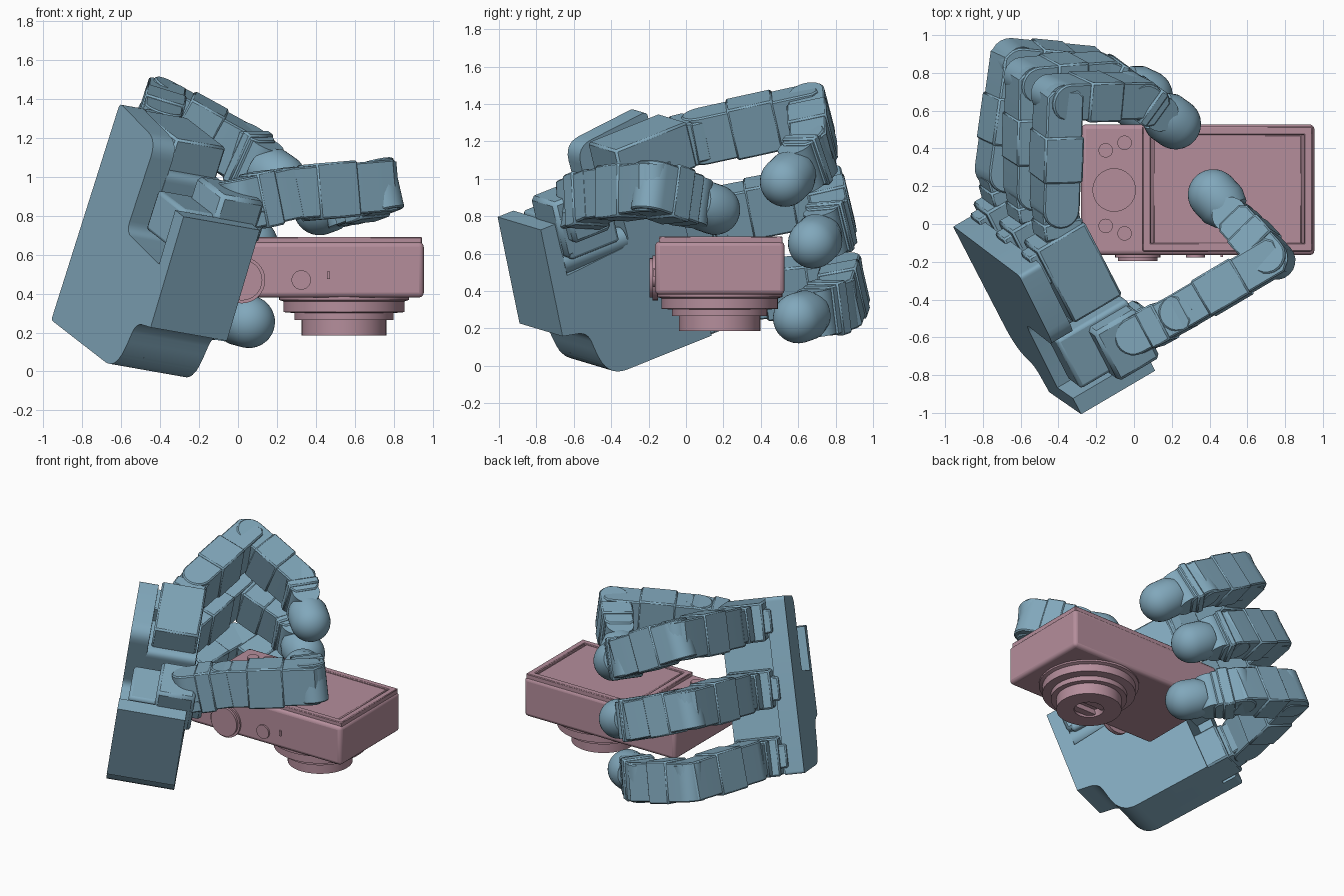
import bpy, bmesh, math
from mathutils import Vector as V

if "Cube" in bpy.data.objects:
    bpy.data.objects.remove(bpy.data.objects["Cube"])


def material(name, col):
    m = bpy.data.materials.new(name)
    m.diffuse_color = (*col, 1)
    m.use_nodes = True
    m.node_tree.nodes["Principled BSDF"].inputs["Base Color"].default_value = m.diffuse_color
    return m


BLUE = material("hand_blue", (0.22, 0.39, 0.50))
PINK = material("camera_pink", (0.46, 0.27, 0.33))


def finish(bm, name, mat, bevel=0, segs=2):
    bmesh.ops.recalc_face_normals(bm, faces=bm.faces)
    me = bpy.data.meshes.new(name)
    bm.to_mesh(me)
    bm.free()
    ob = bpy.data.objects.new(name, me)
    bpy.context.collection.objects.link(ob)
    me.materials.append(mat)
    if bevel:
        b = ob.modifiers.new("bevel", 'BEVEL')
        b.width, b.segments, b.limit_method = bevel, segs, 'ANGLE'
        b.angle_limit = math.radians(50)
    bpy.ops.object.select_all(action='DESELECT')
    ob.select_set(True)
    bpy.context.view_layer.objects.active = ob
    bpy.ops.object.shade_smooth_by_angle(angle=math.radians(35))
    return ob


def rounded(pts, n=6):
    """2D outline from (x, y, radius) corners."""
    out = []
    for i, (x, y, r) in enumerate(pts):
        p = V((x, y))
        if not r:
            out.append(p)
            continue
        a = (V(pts[i - 1][:2]) - p).normalized() * r + p
        b = (V(pts[(i + 1) % len(pts)][:2]) - p).normalized() * r + p
        for k in range(n + 1):
            t = k / n
            out.append(a * (1 - t) ** 2 + p * 2 * t * (1 - t) + b * t * t)
    return out


def prism(name, outline, o, ex, ey, ez, z0, z1, mat, bevel=0, segs=2):
    bm = bmesh.new()
    rows = [[bm.verts.new(o + ex * p[0] + ey * p[1] + ez * z) for p in outline] for z in (z0, z1)]
    bm.faces.new(rows[0])
    bm.faces.new(rows[1])
    n = len(outline)
    for i in range(n):
        bm.faces.new((rows[0][i], rows[0][(i + 1) % n], rows[1][(i + 1) % n], rows[1][i]))
    return finish(bm, name, mat, bevel, segs)


def box(name, o, axes, lo, hi, mat, bevel=0, segs=2):
    pts = [(lo[0], lo[1]), (hi[0], lo[1]), (hi[0], hi[1]), (lo[0], hi[1])]
    return prism(name, pts, o, *axes, lo[2], hi[2], mat, bevel, segs)


def lathe(name, prof, o, axis, mat, n=40):
    """Spin (radius, height) points about an axis."""
    bm = bmesh.new()
    q = axis.to_track_quat('Z', 'Y')
    vs = [bm.verts.new(o + q @ V((r, 0, h))) for r, h in prof]
    es = [bm.edges.new(e) for e in zip(vs, vs[1:])]
    bmesh.ops.spin(bm, geom=vs + es, cent=o, axis=axis, angle=math.tau, steps=n)
    bmesh.ops.remove_doubles(bm, verts=bm.verts, dist=1e-4)
    return finish(bm, name, mat)


def disc(name, o, axis, r, h0, h1, mat, n=32):
    return lathe(name, [(0, h0), (r, h0), (r, h1), (0, h1)], o, axis, mat, n)


# Hand frame: N palm normal, U across the palm, S towards the wrist
N = V((.85, .5, -.15)).normalized()
U = V((.335, -.2, .93))
U = (U - N * U.dot(N)).normalized()
S = N.cross(U).normalized()
P0 = V((-.96, -.01, .264))
HAND = (S, U, N)

# Palm: U-shaped back plate and thick body with a notch for the thumb motor
low = [(.74, 0, .1), (.79, .12, .05), (.82, .28, .06), (.97, .31, 0), (.95, .915, 0),
       (.85, .915, 0), (.86, .62, 0), (.45, .65, .06)]
plate = rounded([(0, 0, .02)] + low + [(.46, 1.16, .1), (0, 1.2, .03)])
prism("palm_back_plate", plate, P0, *HAND, 0, .13, BLUE)
body = rounded([(.1, 0, 0)] + low + [(.46, 1.0, .05), (.1, 1.0, 0)])
prism("palm_body", body, P0, *HAND, .125, .46, BLUE)


def link(name, a, b, lat, w=.265, d=.2, over=.06):
    """Motor link: rounded at the start, square at the end, with a bracket band."""
    ax = (b - a).normalized()
    lat = (lat - ax * lat.dot(ax)).normalized()
    e = lat.cross(ax)
    L, h = (b - a).length, d / 2
    arc = [(h * math.cos(t), h * math.sin(t)) for t in
           [math.radians(90 + 18 * k) for k in range(11)]]
    tail = L + over
    prof = arc + [(tail - .03, -h), (tail, -h + .03), (tail, h - .03), (tail - .03, h)]
    prism(name, prof, a, ax, e, lat, -w / 2, w / 2, BLUE, .008, 1)
    k = h + .008
    box(name + "_band", a, (ax, e, lat), (L * .25, -k, -w / 2 - .012), (L * .68, k, w / 2 + .012), BLUE, .01, 1)
    disc(name + "_hinge", b, lat, h * .95, -w / 2 + .01, w / 2 - .01, BLUE, 24)


def digit(name, pts, lat, tip_r=.135):
    """Chain of links ending in a round rubber tip."""
    for i in range(len(pts) - 2):
        link(f"{name}_link_{i + 1}", pts[i], pts[i + 1], lat)
    a, b = pts[-2:]
    mid = a + (b - a) * max(.3, 1 - .17 / (b - a).length)
    link(name + "_tip_link", a, mid, lat, over=0)
    prof = [(0, -.14), (.11, -.14), (tip_r, -.08)] + [
        (tip_r * math.cos(math.radians(t)), tip_r * math.sin(math.radians(t))) for t in range(0, 90, 9)] + [(0, tip_r)]
    lathe(name + "_tip", prof, b, (b - a).normalized(), BLUE, 32)


# Three fingers with their base motors
fingers = [[(-.42, .10, 1.23), (-.40, .67, 1.355), (.01, .68, 1.13), (.22, .53, .985)],
           [(-.56, .19, .81), (-.55, .76, .92), (-.17, .79, .76), (.07, .68, .655)],
           [(-.71, .28, .39), (-.63, .86, .45), (-.22, .82, .33), (.055, .60, .255)]]
for i, f in enumerate(fingers):
    pts = [V(p) for p in f]
    nm = f"finger_{i + 1}"
    digit(nm, pts, U)
    o = P0 + U * (1.04 - .455 * i)
    box(nm + "_base_motor", o, HAND, (-.06, -.13, .15), (.40, .13, .45), BLUE, .012, 1)
    box(nm + "_base_bracket", o, HAND, (-.03, -.08, .1), (.16, .08, .2), BLUE, .01, 1)
    link(nm + "_knuckle", o + N * .3 + S * .02, pts[0], U, .22, .2, .02)

# Thumb with motor in the palm notch
box("thumb_motor", P0, HAND, (.52, .70, .06), (.83, .92, .5), BLUE, .02, 2)
disc("thumb_axle", P0 + U * .68 + N * .40, S, .065, .46, .86, BLUE)
box("thumb_mount", P0, HAND, (.55, .72, .24), (.86, 1.04, .5), BLUE, .02, 1)
thumb = [V(p) for p in [(.02, -.59, .86), (.24, -.47, .91), (.73, -.18, .95), (.42, .155, .835)]]
box("thumb_bracket", P0, HAND, (.58, .80, .42), (.82, 1.0, .56), BLUE, .02, 1)
digit("thumb", thumb, V((-.1, 0, 1)))

# Camera body
X, Y, Z = V((1, 0, 0)), V((0, 1, 0)), V((0, 0, 1))
O = V((0, 0, 0))
W = (X, Y, Z)
box("camera_body", O, W, (-.28, -.165, .38), (.955, .527, .665), PINK, .025, 3)
box("camera_back_panel", O, W, (.05, -.14, .65), (.94, .512, .672), PINK)


# Raised screen frame around the glass
def frame(name, x0, y0, x1, y1, t, z0, z1):
    for k, (a, b) in enumerate([((x0, y0), (x1, y0 + t)), ((x0, y1 - t), (x1, y1)),
                                ((x0, y0), (x0 + t, y1)), ((x1 - t, y0), (x1, y1))]):
        box(f"{name}_{k}", O, W, (*a, z0), (*b, z1), PINK, .005, 1)


frame("screen_frame", .045, -.145, .945, .517, .045, .65, .692)
box("screen_glass", O, W, (.10, -.11, .66), (.89, .475, .684), PINK, .008, 1)

# Rear buttons and wheel
for k, (x, y, r) in enumerate([(-.15, .39, .038), (-.05, .43, .038), (-.105, .18, .115),
                               (-.15, -.01, .038), (-.05, -.05, .038)]):
    disc(f"rear_button_{k}", V((x, y, 0)), Z, r, .65, .682, PINK)

# Dial, shutter button and slot on the edge
disc("mode_dial", V((.02, 0, .47)), -Y, .105, .15, .195, PINK)
disc("mode_dial_rim", V((.02, 0, .47)), -Y, .12, .15, .178, PINK)
disc("shutter_button", V((.325, 0, .47)), -Y, .05, .15, .178, PINK)
box("power_slot", O, W, (.458, -.175, .475), (.472, -.15, .515), PINK)

# Stepped lens with recessed front
lens = [(0, .02), (.335, .02), (.335, -.012), (.312, -.02), (.312, -.075), (.255, -.08), (.255, -.115),
        (.218, -.115), (.218, -.195), (.10, -.195), (.085, -.15), (0, -.15)]
lathe("lens", lens, V((.545, .18, .38)), Z, PINK, 48)
for s in (-1, 1):
    box("lens_shutter", V((.545, .18 + s * .06, 0)), W, (-.085, -.025, .195), (.085, .025, .24), PINK)
